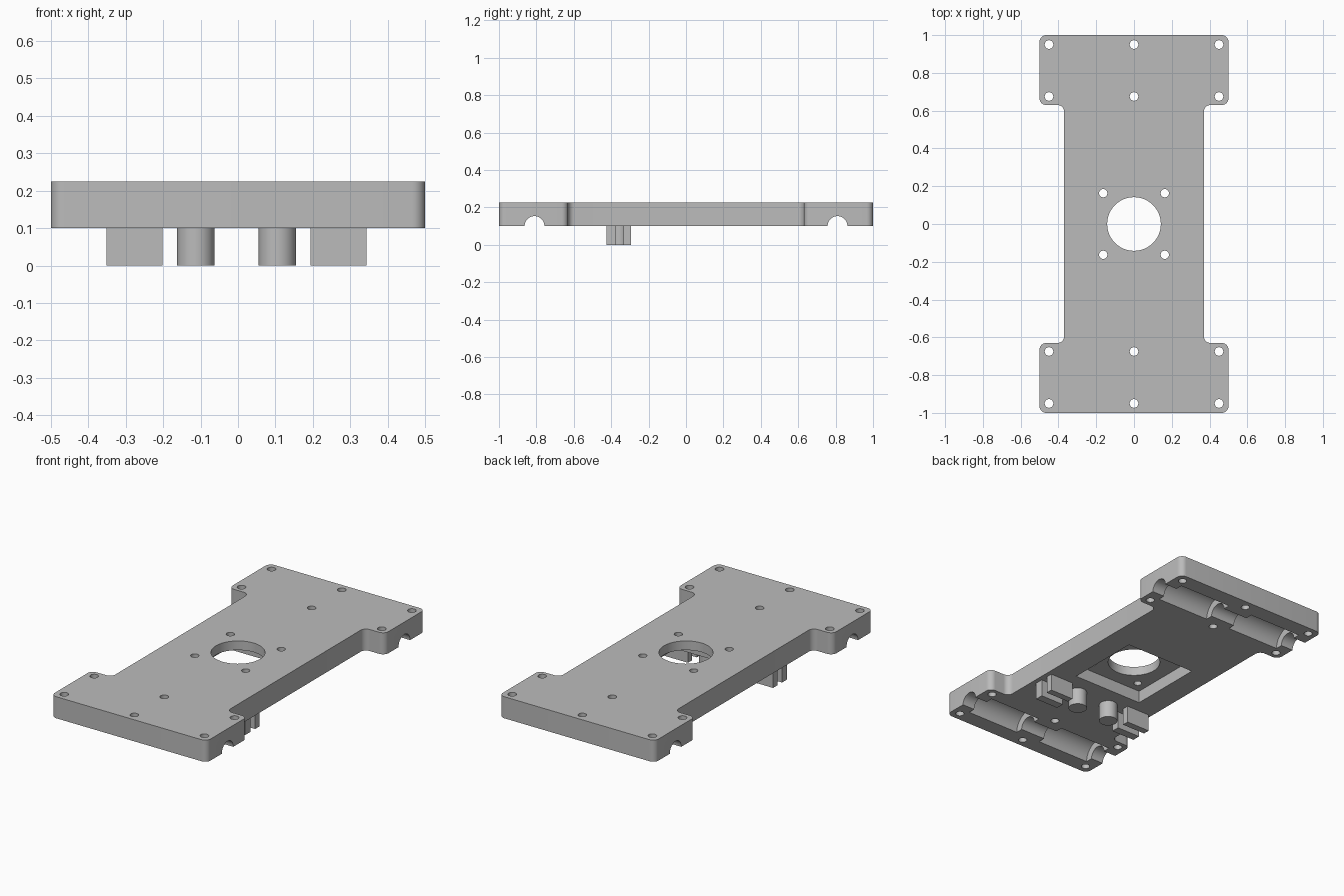
import bpy, bmesh, math
from mathutils import Matrix, Vector

if "Cube" in bpy.data.objects:
    bpy.data.objects.remove(bpy.data.objects["Cube"])

BOTTOM, TOP = 0.10, 0.225
ROD_Y = 0.81

grey = bpy.data.materials.new("light grey plastic")
grey.use_nodes = True
grey.diffuse_color = (0.5, 0.5, 0.5, 1)
grey.node_tree.nodes["Principled BSDF"].inputs["Base Color"].default_value = (0.5, 0.5, 0.5, 1)


def make_object(name, bm):
    bmesh.ops.recalc_face_normals(bm, faces=bm.faces)
    mesh = bpy.data.meshes.new(name)
    bm.to_mesh(mesh)
    bm.free()
    mesh.materials.append(grey)
    obj = bpy.data.objects.new(name, mesh)
    bpy.context.collection.objects.link(obj)
    return obj


def smooth(obj):
    obj.data.shade_smooth()
    obj.data.set_sharp_from_angle(angle=math.radians(30))


def add_box(bm, x0, x1, y0, y1, z0, z1):
    centre = Vector((x0 + x1, y0 + y1, z0 + z1)) / 2
    size = Matrix.Diagonal((x1 - x0, y1 - y0, z1 - z0, 1))
    bmesh.ops.create_cube(bm, size=1, matrix=Matrix.Translation(centre) @ size)


def add_cylinder(bm, centre, radius, length, axis="Z", segments=48):
    turn = Matrix.Rotation(math.pi / 2, 4, "Y") if axis == "X" else Matrix()
    bmesh.ops.create_cone(bm, cap_ends=True, segments=segments, radius1=radius,
                          radius2=radius, depth=length,
                          matrix=Matrix.Translation(centre) @ turn)


# Plate outline: wide ends, narrow waist, every corner rounded
quarter = [(0.37, 0.63), (0.5, 0.63), (0.5, 1.0)]
outline = (quarter + [(-x, y) for x, y in reversed(quarter)]
           + [(-x, -y) for x, y in quarter]
           + [(x, -y) for x, y in reversed(quarter)])
bm = bmesh.new()
face = bm.faces.new([bm.verts.new((x, y, BOTTOM)) for x, y in outline])
bmesh.ops.bevel(bm, geom=list(bm.verts), offset=0.035, segments=8,
                profile=0.5, affect="VERTICES")
side = bmesh.ops.extrude_face_region(bm, geom=list(bm.faces))["geom"]
bmesh.ops.translate(bm, vec=(0, 0, TOP - BOTTOM),
                    verts=[v for v in side if isinstance(v, bmesh.types.BMVert)])
plate = make_object("carriage_plate", bm)

# Cutters: motor recess, through holes, rod grooves, bearing pockets
cutters = []
bm = bmesh.new()
add_box(bm, -0.225, 0.225, -0.225, 0.225, 0, 0.172)
cutters.append(make_object("recess_cutter", bm))

bm = bmesh.new()
add_cylinder(bm, (0, 0, 0.15), 0.142, 0.5, segments=64)
for sy in (-1, 1):
    for x in (-0.45, 0, 0.45):
        for y in (0.675, 0.95):
            add_cylinder(bm, (x, sy * y, 0.15), 0.023, 0.5, segments=24)
    for x in (-0.163, 0.163):
        add_cylinder(bm, (x, sy * 0.163, 0.15), 0.022, 0.5, segments=24)
cutters.append(make_object("hole_cutter", bm))

rods, pockets = bmesh.new(), bmesh.new()
for y in (-ROD_Y, ROD_Y):
    add_cylinder(rods, (0, y, BOTTOM), 0.053, 1.2, "X")
    for x in (-0.25, 0.25):
        add_cylinder(pockets, (x, y, BOTTOM), 0.095, 0.34, "X")
cutters.append(make_object("rod_cutter", rods))
cutters.append(make_object("pocket_cutter", pockets))

for cutter in cutters:
    cutter.hide_render = True
    mod = plate.modifiers.new(cutter.name, "BOOLEAN")
    mod.operation = "DIFFERENCE"
    mod.solver = "EXACT"
    mod.object = cutter

# Bake the cuts and drop the cutters
graph = bpy.context.evaluated_depsgraph_get()
baked = bpy.data.meshes.new_from_object(plate.evaluated_get(graph))
plate.modifiers.clear()
plate.data = baked
for cutter in cutters:
    bpy.data.objects.remove(cutter)
smooth(plate)

# Belt clamps and posts under the plate
MID = -0.004
for label, s in (("left", 1), ("right", -1)):
    bm = bmesh.new()
    inner, outer = sorted((MID + s * 0.198, MID + s * 0.348))
    for y0, y1 in ((-0.425, -0.377), (-0.334, -0.295)):
        add_box(bm, inner, outer, y0, y1, 0, BOTTOM + 0.005)
    make_object(label + "_belt_clamp", bm)

    bm = bmesh.new()
    add_cylinder(bm, (MID + s * 0.109, -0.355, BOTTOM / 2), 0.05, BOTTOM + 0.0)
    smooth(make_object(label + "_belt_post", bm))
